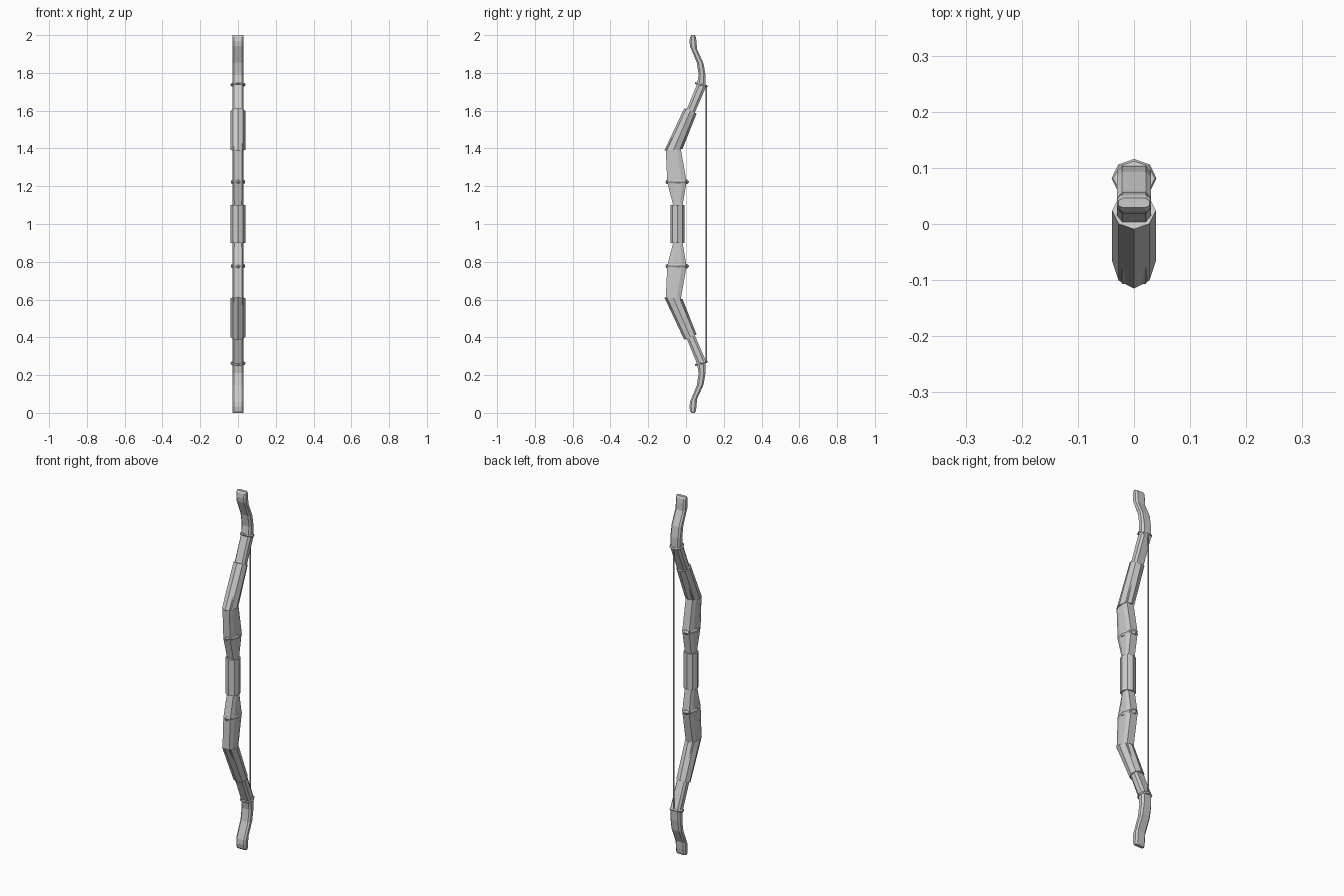
import bpy, bmesh, math

# Cross-sections as unit outlines (x, t): t = -1 front, t = +1 back
WRAP = [(math.sin(i * math.pi / 4), -math.cos(i * math.pi / 4)) for i in range(8)]
LIMB = [(-.7, -1), (.7, -1), (1, -.5), (1, .5), (.7, 1), (-.7, 1), (-1, .5), (-1, -.5)]


def loft(name, outline, stations, mirror=True, cap_start=True):
    """Skin an outline along stations (front y, front z, back y, back z, half width)."""
    bm = bmesh.new()
    rings = []
    for fy, fz, by, bz, hw in stations:
        ring = []
        for x, t in outline:
            k = (t + 1) / 2
            ring.append(bm.verts.new((x * hw, fy + (by - fy) * k, fz + (bz - fz) * k - 1)))
        rings.append(ring)
    n = len(outline)
    for a, b in zip(rings, rings[1:]):
        for i in range(n):
            j = (i + 1) % n
            bm.faces.new((a[i], a[j], b[j], b[i]))
    if cap_start:
        bm.faces.new(rings[0][::-1])
    bm.faces.new(rings[-1])
    bmesh.ops.recalc_face_normals(bm, faces=bm.faces)
    me = bpy.data.meshes.new(name)
    bm.to_mesh(me)
    bm.free()
    ob = bpy.data.objects.new(name, me)
    ob.location.z = 1
    bpy.context.collection.objects.link(ob)
    if mirror:
        m = ob.modifiers.new("mirror_halves", 'MIRROR')
        m.use_axis = (False, False, True)
    return ob


# Curved limb, upper half mirrored to the lower half
loft("bow_limb", LIMB, [
    (-.068, 1.0, -.018, 1.0, .028),
    (-.068, 1.1, -.018, 1.1, .028),
    (-.099, 1.22, .003, 1.225, .03),
    (-.107, 1.39, -.027, 1.395, .03),
    (.005, 1.61, .046, 1.588, .03),
    (.059, 1.742, .105, 1.724, .03),
    (.067, 1.79, .103, 1.79, .03),
    (.057, 1.855, .093, 1.85, .03),
    (.021, 1.942, .058, 1.926, .03),
    (.018, 1.968, .056, 1.965, .03),
    (.022, 1.99, .052, 1.99, .03),
    (.029, 2.0, .046, 2.0, .028)], cap_start=False)

# Wrapped hand grip
loft("grip", WRAP, [
    (-.083, .9, -.007, .9, .039),
    (-.083, 1.1, -.007, 1.1, .039)], mirror=False)

# Sleeves on the outer limbs
loft("limb_sleeve", WRAP, [
    (-.115, 1.388, -.018, 1.398, .039),
    (-.009, 1.613, .056, 1.585, .039)])

# Ridge bands beside the grip
loft("inner_band", WRAP, [
    (-.103, 1.213, .008, 1.212, .034),
    (-.109, 1.222, .017, 1.223, .038),
    (-.104, 1.233, .008, 1.235, .034)])

# Nock bands holding the string
loft("nock_band", WRAP, [
    (.049, 1.741, .110, 1.722, .037),
    (.047, 1.747, .116, 1.728, .04),
    (.051, 1.752, .112, 1.735, .037)])

# Bowstring
loft("string", WRAP, [
    (.104, .265, .111, .265, .0035),
    (.104, 1.735, .111, 1.735, .0035)], mirror=False)
